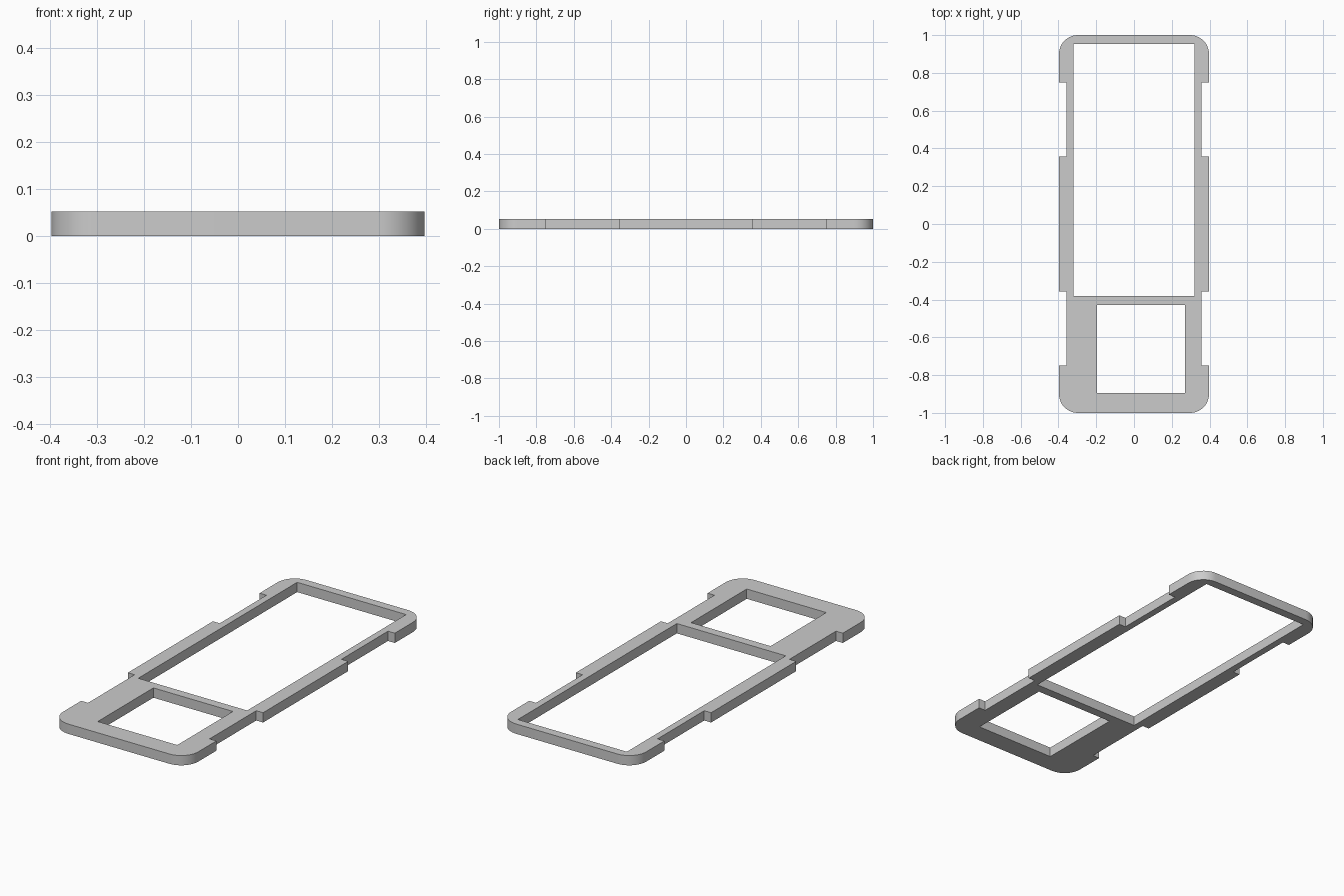
import bpy, bmesh
from math import sin, cos, pi

cube = bpy.data.objects.get("Cube")
if cube:
    bpy.data.objects.remove(cube, do_unlink=True)

HALF_W, HALF_L, THICK = 0.397, 1.0, 0.052
RADIUS, CORNER_STEPS = 0.1, 12
NOTCH_X, NOTCH_START, NOTCH_END = 0.357, 0.357, 0.748

grey = bpy.data.materials.new("grey plastic")
grey.use_nodes = True
colour = (0.6, 0.6, 0.6, 1)
grey.diffuse_color = colour
grey.node_tree.nodes["Principled BSDF"].inputs["Base Color"].default_value = colour


def outline():
    """Rounded rectangle with two shallow notches in each long side."""
    quarter = [(HALF_W, NOTCH_START), (NOTCH_X, NOTCH_START),
               (NOTCH_X, NOTCH_END), (HALF_W, NOTCH_END)]
    for i in range(CORNER_STEPS + 1):
        a = pi / 2 * i / CORNER_STEPS
        quarter.append((HALF_W - RADIUS + RADIUS * cos(a),
                        HALF_L - RADIUS + RADIUS * sin(a)))
    half = quarter + [(-x, y) for x, y in reversed(quarter)]
    return half + [(-x, -y) for x, y in half]


def rectangle(x0, x1, y0, y1):
    return [(x0, y0), (x1, y0), (x1, y1), (x0, y1)]


# Frame plate: outer outline, long opening and small offset opening
loops = [outline(),
         rectangle(-0.32, 0.32, -0.38, 0.953),
         rectangle(-0.197, 0.27, -0.428, -0.895)]
bm = bmesh.new()
edges = []
for loop in loops:
    verts = [bm.verts.new((x, y, 0)) for x, y in loop]
    edges += [bm.edges.new((v, verts[i - 1])) for i, v in enumerate(verts)]
bmesh.ops.triangle_fill(bm, edges=edges, use_beauty=True, use_dissolve=False)

# Thickness
result = bmesh.ops.extrude_face_region(bm, geom=bm.faces[:])
top = [v for v in result["geom"] if isinstance(v, bmesh.types.BMVert)]
bmesh.ops.translate(bm, verts=top, vec=(0, 0, THICK))
bmesh.ops.recalc_face_normals(bm, faces=bm.faces)

mesh = bpy.data.meshes.new("frame_plate")
bm.to_mesh(mesh)
bm.free()
mesh.materials.append(grey)
frame = bpy.data.objects.new("frame_plate", mesh)
bpy.context.collection.objects.link(frame)

# Smooth round corners, sharp rims
bpy.ops.object.select_all(action="DESELECT")
frame.select_set(True)
bpy.context.view_layer.objects.active = frame
bpy.ops.object.shade_smooth_by_angle(angle=pi / 6)
